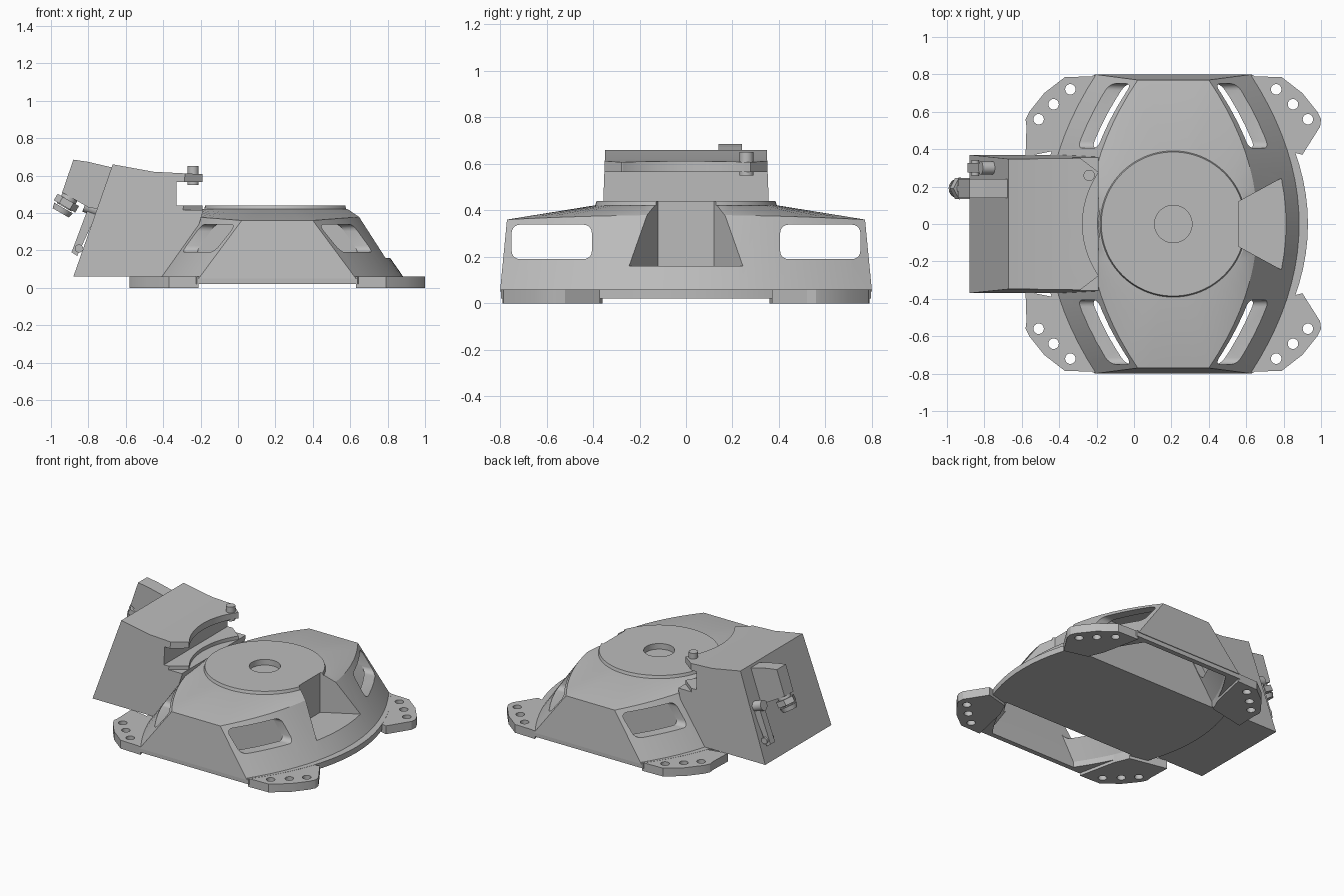
import bpy, bmesh, math
from mathutils import Vector

if "Cube" in bpy.data.objects:
    bpy.data.objects.remove(bpy.data.objects["Cube"], do_unlink=True)

CX = 0.21  # centre of the domed body along x

grey = bpy.data.materials.new("plain_grey")
grey.use_nodes = True
grey.diffuse_color = (0.5, 0.5, 0.5, 1)
grey.node_tree.nodes["Principled BSDF"].inputs["Base Color"].default_value = (0.5, 0.5, 0.5, 1)


def add(name, bm):
    bmesh.ops.recalc_face_normals(bm, faces=bm.faces)
    mesh = bpy.data.meshes.new(name)
    bm.to_mesh(mesh)
    bm.free()
    mesh.materials.append(grey)
    ob = bpy.data.objects.new(name, mesh)
    bpy.context.collection.objects.link(ob)
    return ob


def loft(name, rings):
    bm = bmesh.new()
    rows = [[bm.verts.new(p) for p in ring] for ring in rings]
    n = len(rows[0])
    for a, b in zip(rows, rows[1:]):
        for i in range(n):
            j = (i + 1) % n
            bm.faces.new((a[i], a[j], b[j], b[i]))
    bm.faces.new(rows[0][::-1])
    bm.faces.new(rows[-1])
    return add(name, bm)


def prism(name, pts, lo, hi, axis="z"):
    place = (lambda p, t: (p[0], p[1], t)) if axis == "z" else (lambda p, t: (p[0], t, p[1]))
    return loft(name, [[place(p, t) for p in pts] for t in (lo, hi)])


def box(name, lo, hi):
    return prism(name, [(lo[0], lo[1]), (hi[0], lo[1]), (hi[0], hi[1]), (lo[0], hi[1])], lo[2], hi[2])


def rod(name, start, end, r1, r2=None, sides=32):
    start, end = Vector(start), Vector(end)
    d = end - start
    bm = bmesh.new()
    bmesh.ops.create_cone(bm, cap_ends=True, segments=sides, radius1=r1,
                          radius2=r1 if r2 is None else r2, depth=d.length)
    bm.transform(d.to_track_quat("Z", "Y").to_matrix().to_4x4())
    bmesh.ops.translate(bm, verts=bm.verts, vec=(start + end) / 2)
    return add(name, bm)


def cut(ob, *cutters):
    for c in cutters:
        m = ob.modifiers.new("cut", "BOOLEAN")
        m.operation, m.solver, m.object = "DIFFERENCE", "EXACT", c
        c.hide_render = True
        bpy.context.view_layer.objects.active = ob
        bpy.ops.object.modifier_apply(modifier=m.name)


def outline(mid, corner, h, n=20, m=6):
    """Plan with bowed ends and straight front and back."""
    ys = [h * (2 * i / n - 1) for i in range(n + 1)]
    bow = [(corner + (mid - corner) * (1 - (y / h) ** 2), y) for y in ys]
    flat = [(corner * (1 - 2 * i / m), h) for i in range(1, m)]
    half = bow + flat
    return [(CX + x, y) for x, y in half] + [(CX - x, -y) for x, y in half]


def at(pts, z):
    return [(x, y, z) for x, y in pts]


# Domed body
low, top = outline(0.68, 0.42, 0.8), outline(0.45, 0.19, 0.77)
rim = [(x, y, 0.38 - 0.02 * (y / 0.77) ** 2) for x, y in top]
angles = [math.atan2(y, x - CX) for x, y in top]
crown = [(CX + 0.4 * math.cos(a), 0.4 * math.sin(a), 0.42) for a in angles]
body = loft("domed_body", [at(low, 0.05), rim, crown])
flange = prism("base_flange", outline(0.72, 0.43, 0.795), 0.02, 0.06)
disc = rod("raised_disc", (CX, 0, 0.39), (CX, 0, 0.44), 0.4, 0.385, 96)

# Side cavities, open underneath, either side of the solid core
inner = outline(0.6, 0.34, 0.76)
cavity = loft("cavity_cutter", [at(inner, -0.1), at(inner, 0.06), at(outline(0.405, 0.15, 0.74), 0.345)])
core = box("core_cutter", (-2, -0.4, -1), (2, 0.4, 1))
cut(cavity, core)

# Rounded windows running through both bowed ends
windows = []
for s in (-1, 1):
    y0, y1 = sorted((s * 0.405, s * 0.75))
    w = box("window_cutter", (-1.2, y0, 0.19), (1.5, y1, 0.338))
    bm = bmesh.new()
    bm.from_mesh(w.data)
    long_edges = [e for e in bm.edges if e.calc_length() > 2]
    bmesh.ops.bevel(bm, geom=long_edges, offset=0.035, segments=5, profile=0.5, affect="EDGES")
    bm.to_mesh(w.data)
    bm.free()
    windows.append(w)

# Wedge pocket and central recess
pocket = prism("pocket_cutter", [(0.56, -0.12), (0.98, -0.35), (0.98, 0.35), (0.56, 0.12)], 0.16, 0.6)
recess = rod("recess_cutter", (CX, 0, 0.4), (CX, 0, 0.6), 0.1, sides=48)
cut(body, cavity, *windows, pocket, recess)
cut(flange, cavity)
cut(disc, pocket, recess)

# Four mounting feet with three bolt holes each
foot_plan = [(0.42, 0.79), (0.58, 0.785), (0.69, 0.7), (0.77, 0.6), (0.79, 0.56), (0.785, 0.52),
             (0.69, 0.37), (0.5, 0.42)]
holes = [(0.72, 0.56), (0.64, 0.64), (0.55, 0.72)]
feet, drills = [], []
for sx, ex in ((1, "left"), (-1, "right")):
    for sy, ey in ((-1, "front"), (1, "back")):
        plan = list(foot_plan)
        if sx < 0:
            plan[6] = (0.79, 0.36)
        foot = prism(f"{ey}_{ex}_foot", [(CX + sx * x, sy * y) for x, y in plan], 0.0, 0.059)
        drills = [rod("hole_cutter", (CX + sx * x, sy * y, -0.1), (CX + sx * x, sy * y, 0.2), 0.028, sides=24)
                  for x, y in holes]
        cut(foot, cavity, *drills)
        feet.append(foot)
        for d in drills:
            bpy.data.objects.remove(d, do_unlink=True)

# Side housing with two jaws around the disc
profile = [(-0.88, 0.06), (-0.67, 0.66), (-0.45, 0.62), (-0.19, 0.607), (-0.19, 0.4), (-0.22, 0.3), (-0.32, 0.06)]
housing = prism("side_housing", profile, -0.37, 0.37, "y")
for v in housing.data.vertices:
    v.co.y *= 1 - 0.1 * (v.co.z - 0.06)
slot = box("slot_cutter", (-0.33, -0.5, 0.44), (0, 0.5, 0.565))
bore = rod("bore_cutter", (CX, 0, 0.415), (CX, 0, 0.9), 0.485, sides=96)
chamfers = [prism("chamfer_cutter", [(-0.3, s * 0.362), (-0.18, s * 0.27), (-0.1, s * 0.27), (-0.1, s * 0.45),
                                     (-0.3, s * 0.45)], 0.415, 0.9) for s in (-1, 1)]
cut(housing, slot, bore, *chamfers)

for c in [cavity, core, pocket, recess, slot, bore] + windows + chamfers:
    bpy.data.objects.remove(c, do_unlink=True)

# Pin on the upper jaw
pin = rod("jaw_pin", (-0.24, 0.26, 0.55), (-0.24, 0.26, 0.65), 0.03)

# Cable bracket with hexagonal nut on the housing's outer face
bracket = prism("cable_bracket", [(-0.88, 0.685), (-0.8, 0.673), (-0.66, 0.64), (-0.74, 0.42), (-0.8, 0.43),
                                  (-0.94, 0.51)], 0.14, 0.24, "y")
axis = Vector((-0.5, 0, -0.866))
root = Vector((-0.89, 0.19, 0.5))
stem = rod("cable_stem", root, root + axis * 0.08, 0.045)
nut = rod("cable_nut", root + axis * 0.035, root + axis * 0.075, 0.066, sides=6)
collar = rod("cable_collar", root + axis * 0.085, root + axis * 0.115, 0.058, 0.05)

# Latch lying along the sloping face
latch = prism("latch_bar", [(-0.89, 0.19), (-0.86, 0.17), (-0.74, 0.43), (-0.8, 0.43)], 0.275, 0.325, "y")
latch_pin = rod("latch_pin", (-0.85, 0.26, 0.21), (-0.85, 0.34, 0.21), 0.022)
screw = rod("latch_screw", (-0.74, 0.3, 0.41), (-0.82, 0.3, 0.44), 0.035, sides=24)

# Smooth shading with crisp edges
bpy.ops.object.select_all(action="DESELECT")
for ob in [body, flange, disc, housing, pin, stem, collar, latch_pin, screw] + feet:
    ob.select_set(True)
bpy.context.view_layer.objects.active = body
bpy.ops.object.shade_smooth_by_angle(angle=math.radians(25))
